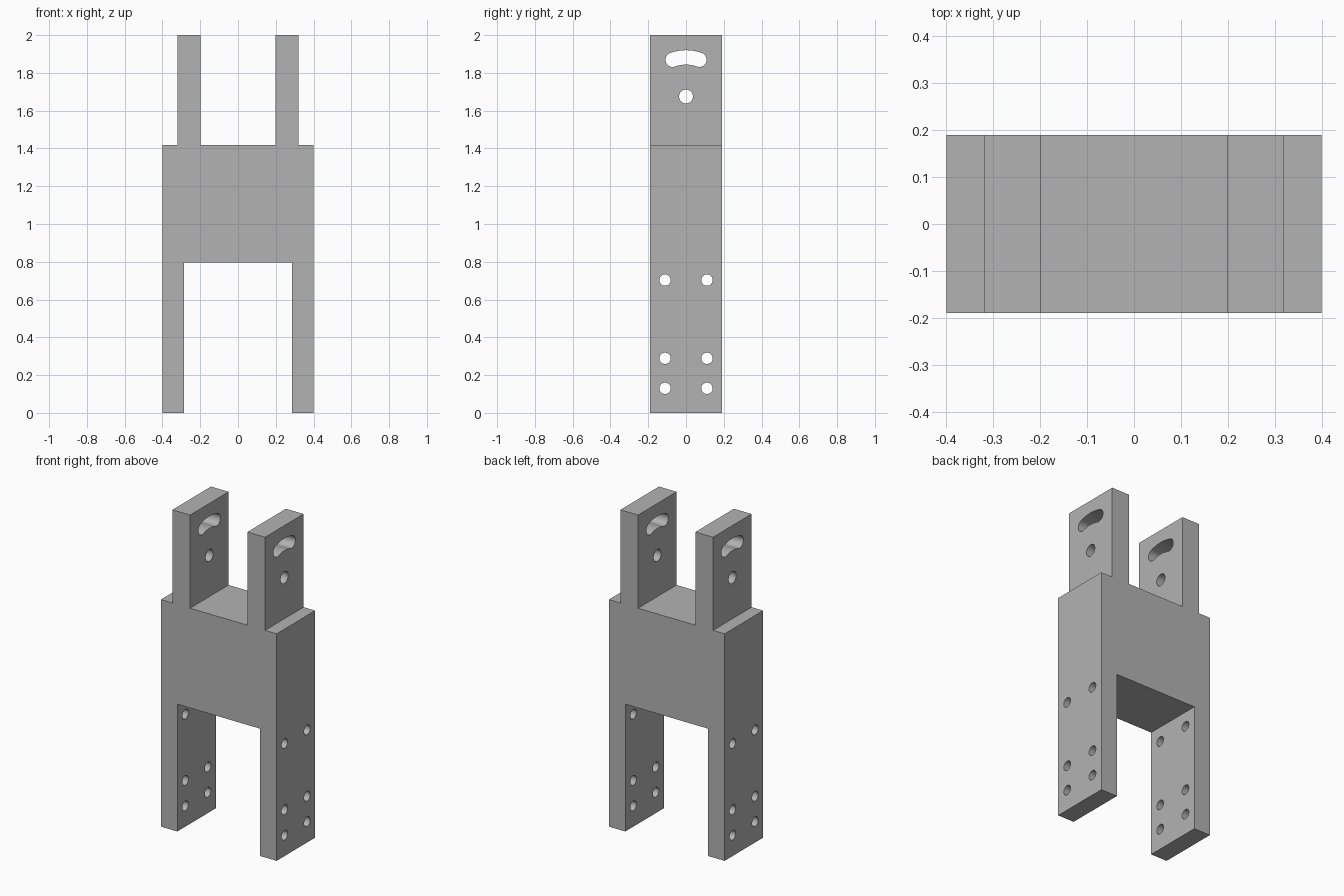
import bpy, bmesh, math
from mathutils import Vector

if "Cube" in bpy.data.objects:
    bpy.data.objects.remove(bpy.data.objects["Cube"])

grey = bpy.data.materials.new("plain grey")
grey.diffuse_color = (0.45, 0.45, 0.45, 1)
grey.use_nodes = True
grey.node_tree.nodes["Principled BSDF"].inputs["Base Color"].default_value = grey.diffuse_color


def extrude(bm, points, direction):
    """Closed prism from an outline swept along a direction."""
    face = bm.faces.new([bm.verts.new(p) for p in points])
    ret = bmesh.ops.extrude_face_region(bm, geom=[face])
    verts = [g for g in ret["geom"] if isinstance(g, bmesh.types.BMVert)]
    bmesh.ops.translate(bm, verts=verts, vec=Vector(direction))


def finish(bm, name):
    bmesh.ops.recalc_face_normals(bm, faces=bm.faces)
    mesh = bpy.data.meshes.new(name)
    bm.to_mesh(mesh)
    bm.free()
    mesh.materials.append(grey)
    obj = bpy.data.objects.new(name, mesh)
    bpy.context.collection.objects.link(obj)
    return obj


def arc(cy, cz, r, a0, a1, n):
    return [(cy + r * math.cos(math.radians(a0 + (a1 - a0) * i / n)),
             cz + r * math.sin(math.radians(a0 + (a1 - a0) * i / n)))
            for i in range(n + 1)]


# Bracket body: mirrored front profile with two legs and two upper lugs
D = 0.19
half = [(0.286, 0.795), (0.286, 0), (0.4, 0), (0.4, 1.418),
        (0.32, 1.418), (0.32, 2), (0.198, 2), (0.198, 1.418)]
outline = half + [(-x, z) for x, z in reversed(half)]
bm = bmesh.new()
extrude(bm, [(x, -D, z) for x, z in outline], (0, 2 * D, 0))
bracket = finish(bm, "fork_bracket")

# Hole outlines in the side view: bolt holes, pivot hole, curved slot
holes = [arc(y, z, 0.03, 0, 360, 32)[:-1]
         for y in (-0.111, 0.111) for z in (0.13, 0.289, 0.703)]
pivot, R, w, sweep = 1.675, 0.207, 0.038, 20
holes.append(arc(0, pivot, 0.037, 0, 360, 32)[:-1])
ends = [(R * math.cos(math.radians(a)), pivot + R * math.sin(math.radians(a)))
        for a in (90 - sweep, 90 + sweep)]
holes.append(arc(0, pivot, R + w, 90 - sweep, 90 + sweep, 16)
             + arc(*ends[1], w, 90 + sweep, 270 + sweep, 16)[1:-1]
             + arc(0, pivot, R - w, 90 + sweep, 90 - sweep, 16)
             + arc(*ends[0], w, 270 - sweep, 450 - sweep, 16)[1:-1])

bm = bmesh.new()
for hole in holes:
    extrude(bm, [(-0.5, y, z) for y, z in hole], (1, 0, 0))
cutter = finish(bm, "hole_cutter")
cutter.hide_render = True

# Cut the holes through both sides
mod = bracket.modifiers.new("holes", "BOOLEAN")
mod.operation = "DIFFERENCE"
mod.solver = "EXACT"
mod.object = cutter
bpy.context.view_layer.objects.active = bracket
bracket.select_set(True)
bpy.ops.object.modifier_apply(modifier="holes")
bpy.data.objects.remove(cutter)
bpy.ops.object.shade_smooth_by_angle(angle=math.radians(30))
